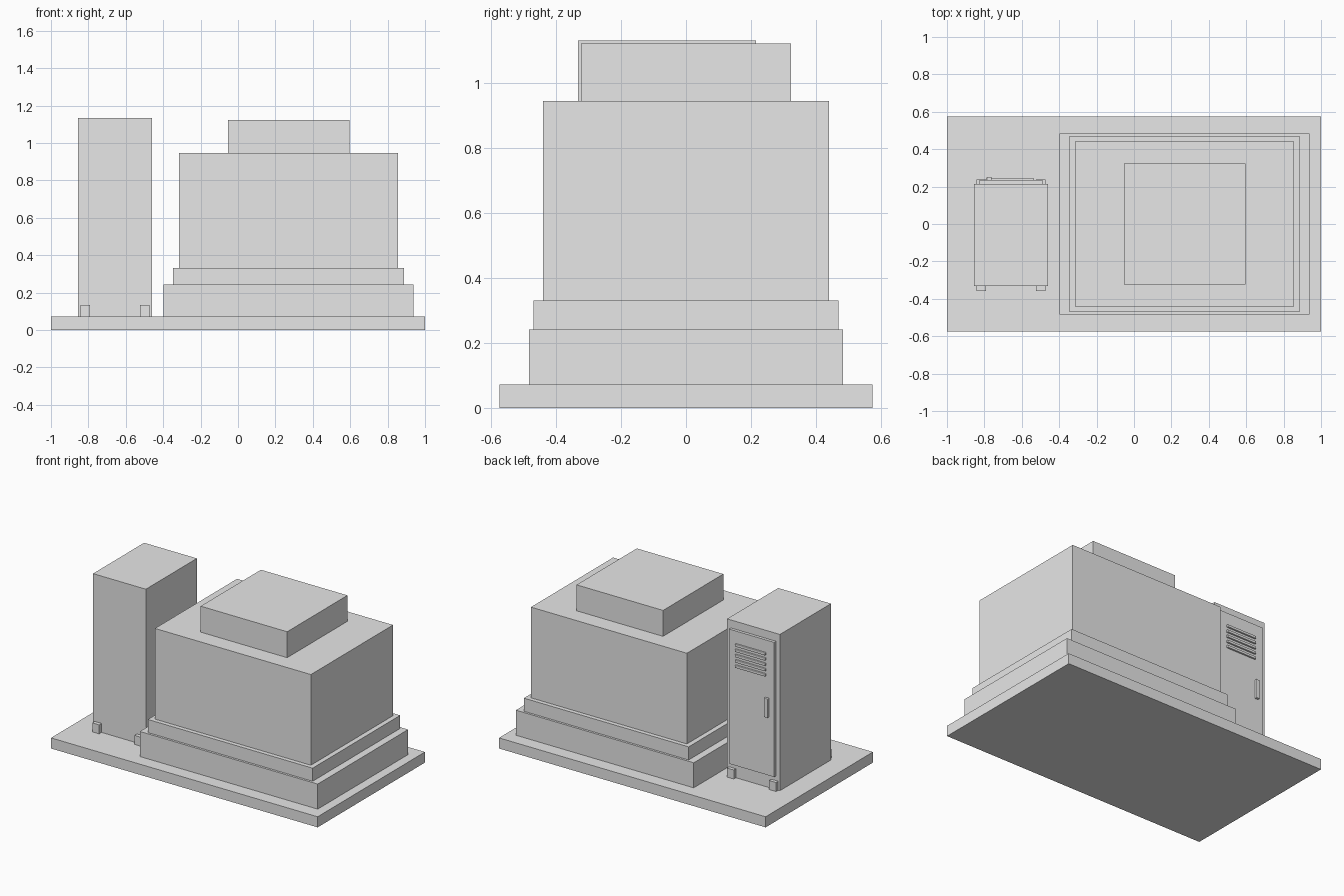
import bpy
import bmesh
from mathutils import Vector

old = bpy.data.objects.get("Cube")
if old:
    bpy.data.objects.remove(old, do_unlink=True)

# One plain grey for everything
grey = bpy.data.materials.new("light grey")
grey.use_nodes = True
colour = (0.8, 0.8, 0.8, 1)
grey.diffuse_color = colour
grey.node_tree.nodes["Principled BSDF"].inputs["Base Color"].default_value = colour


def box(name, x, y, z, bevel=0):
    """Flat-shaded block spanning the given (low, high) ranges."""
    low, high = (Vector(p) for p in zip(x, y, z))
    bm = bmesh.new()
    bmesh.ops.create_cube(bm, size=1)
    bmesh.ops.scale(bm, vec=high - low, verts=bm.verts)
    mesh = bpy.data.meshes.new(name)
    bm.to_mesh(mesh)
    bm.free()
    mesh.materials.append(grey)
    ob = bpy.data.objects.new(name, mesh)
    ob.location = (low + high) / 2
    bpy.context.collection.objects.link(ob)
    if bevel:
        mod = ob.modifiers.new("Soft edges", "BEVEL")
        mod.width = bevel
        mod.segments = 2
    return ob


# Ground slab
SLAB = 0.072
box("ground_slab", (-1, 1), (-0.575, 0.575), (0, SLAB))

# Large stepped housing
box("housing_lower_plinth", (-0.397, 0.937), (-0.484, 0.484), (SLAB, 0.242))
box("housing_upper_plinth", (-0.348, 0.888), (-0.469, 0.469), (0.242, 0.331))
box("housing_body", (-0.315, 0.855), (-0.44, 0.44), (0.331, 0.946))
box("housing_cap", (-0.054, 0.595), (-0.323, 0.323), (0.946, 1.122))

# Tall cabinet
BACK = 0.215
box("cabinet_body", (-0.855, -0.459), (-0.332, BACK), (SLAB, 1.132))

# Cabinet feet at the four corners
for side, x in (("right", -0.842), ("left", -0.525)):
    for end, y in (("front", (-0.358, -0.305)), ("back", (0.187, 0.238))):
        box(f"cabinet_foot_{end}_{side}", (x, x + 0.051), y, (SLAB, 0.133))

# Door on the back of the cabinet
DOOR = BACK + 0.02
box("cabinet_door", (-0.826, -0.488), (BACK, DOOR), (0.165, 1.078))

# Vent slats
for i in range(5):
    z = 0.985 - i * 0.036
    box(f"vent_slat_{i + 1}", (-0.765, -0.537), (DOOR - 0.005, DOOR + 0.011),
        (z - 0.009, z + 0.009), 0.004)

# Door handle
box("door_handle", (-0.788, -0.761), (DOOR - 0.005, DOOR + 0.016), (0.56, 0.69), 0.003)
